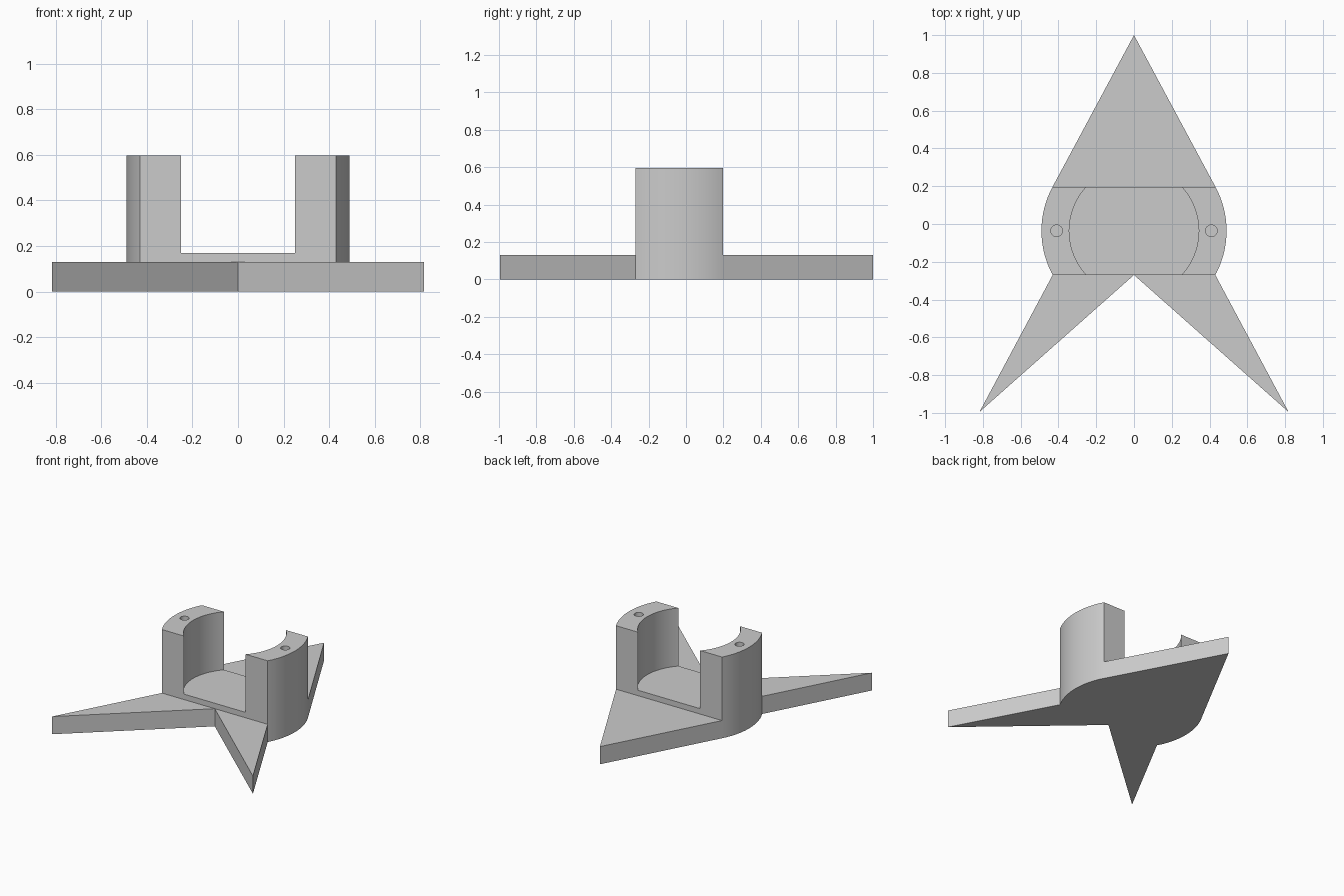
import bpy, bmesh, math

cube = bpy.data.objects.get("Cube")
if cube:
    bpy.data.objects.remove(cube)

BACK, FRONT, CY = 0.197, -0.27, -0.036   # body cut planes and arc centre
OUTER, INNER = 0.49, 0.343
BASE_H, FLOOR_H, TOP = 0.13, 0.17, 0.597

grey = bpy.data.materials.new("plain_grey")
grey.use_nodes = True
colour = (0.6, 0.6, 0.6, 1)
grey.diffuse_color = colour
grey.node_tree.nodes["Principled BSDF"].inputs["Base Color"].default_value = colour


def prism(name, outline, z0, z1):
    """Extrude a flat outline from z0 up to z1."""
    bm = bmesh.new()
    face = bm.faces.new([bm.verts.new((x, y, z0)) for x, y in outline])
    top = bmesh.ops.extrude_face_region(bm, geom=[face])["geom"]
    verts = [v for v in top if isinstance(v, bmesh.types.BMVert)]
    bmesh.ops.translate(bm, verts=verts, vec=(0, 0, z1 - z0))
    bmesh.ops.recalc_face_normals(bm, faces=bm.faces)
    mesh = bpy.data.meshes.new(name)
    bm.to_mesh(mesh)
    bm.free()
    mesh.materials.append(grey)
    obj = bpy.data.objects.new(name, mesh)
    bpy.context.collection.objects.link(obj)
    return obj


def arc(cx, radius, start, end, steps):
    """Points on an arc around (cx, CY)."""
    angles = [start + (end - start) * i / steps for i in range(steps + 1)]
    return [(cx + radius * math.cos(a), CY + radius * math.sin(a)) for a in angles]


def circle(cx, radius, steps):
    return arc(cx, radius, 0, math.tau, steps)[:-1]


def cut(target, cutter):
    cutter.hide_render = True
    bpy.context.view_layer.objects.active = target
    mod = target.modifiers.new("cut", 'BOOLEAN')
    mod.operation, mod.solver, mod.object = 'DIFFERENCE', 'EXACT', cutter
    bpy.ops.object.modifier_apply(modifier=mod.name)
    bpy.data.objects.remove(cutter)


# Body: a disc with its front and back sliced off
low, high = math.asin((FRONT - CY) / OUTER), math.asin((BACK - CY) / OUTER)
right_arc = arc(0, OUTER, low, high, 32)
outline = right_arc + [(-x, y) for x, y in reversed(right_arc)]
body = prism("holder_body", outline, 0, TOP)

# Round bore down to the floor, and a screw hole in each wall
cut(body, prism("bore_cutter", circle(0, INNER, 96), FLOOR_H, TOP + 0.1))
for side in (-1, 1):
    cut(body, prism("hole_cutter", circle(side * 0.41, 0.031, 32), 0.3, TOP + 0.1))

bpy.ops.object.select_all(action='DESELECT')
body.select_set(True)
bpy.context.view_layer.objects.active = body
bpy.ops.object.shade_smooth_by_angle(angle=math.radians(30))

# Flat spikes around the body
corner = right_arc[-1][0]
prism("back_spike", [(-corner, BACK), (corner, BACK), (0, 1)], 0, BASE_H)
corner = right_arc[0][0]
for name, side in (("left_leg", 1), ("right_leg", -1)):
    prism(name, [(0, FRONT), (side * 0.818, -0.995), (side * corner, FRONT)], 0, BASE_H)
